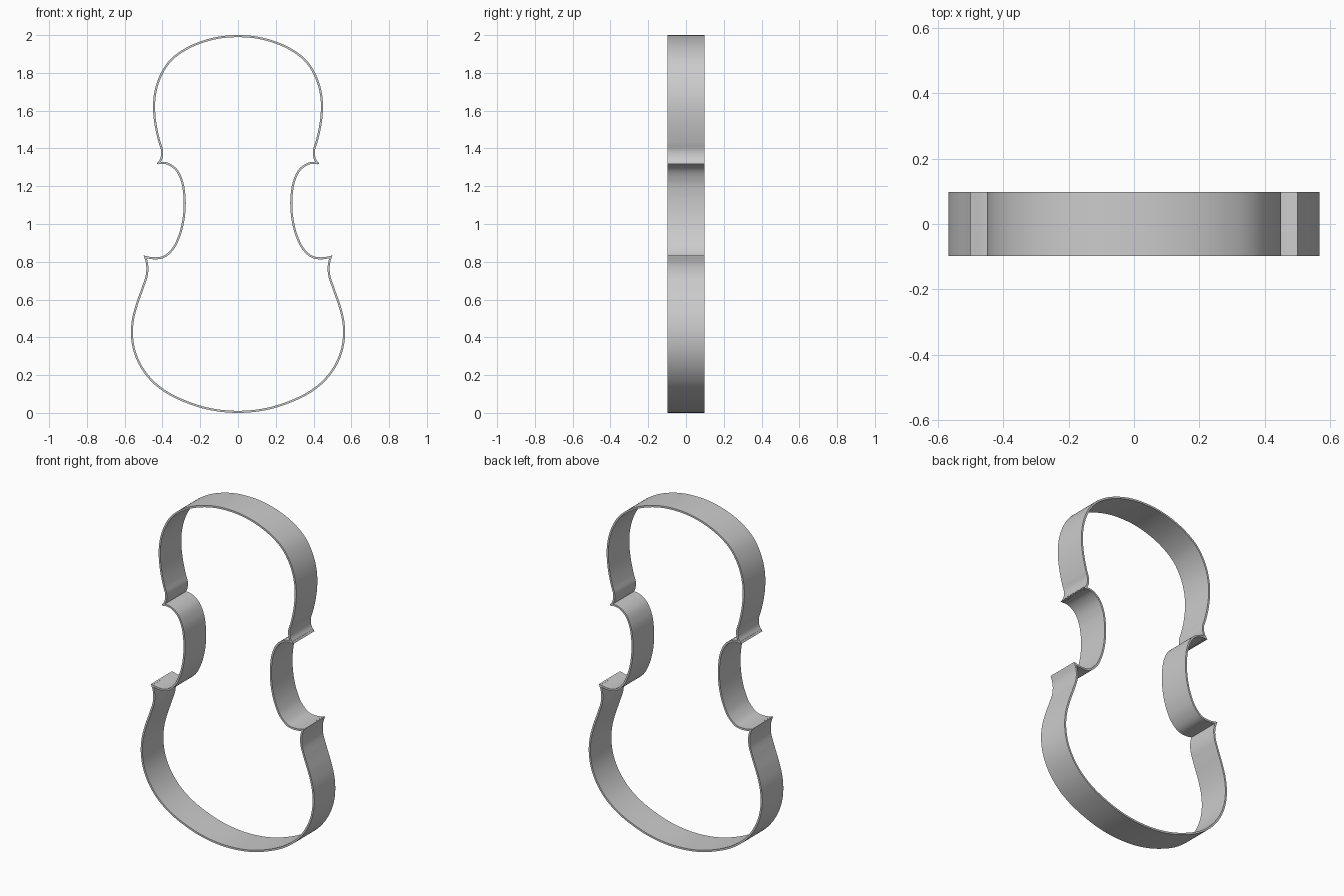
import bpy, bmesh
from mathutils import Vector

cube = bpy.data.objects.get("Cube")
if cube:
    bpy.data.objects.remove(cube, do_unlink=True)

DEPTH, WALL, STEPS = 0.196, 0.011, 8

grey = bpy.data.materials.new("plain grey")
grey.use_nodes = True
grey.diffuse_color = (0.6, 0.6, 0.6, 1)
grey.node_tree.nodes["Principled BSDF"].inputs["Base Color"].default_value = (0.6, 0.6, 0.6, 1)

# Half outline in x, z: three bouts meeting at two sharp corners
upper = [(0, 2), (.09, 1.994), (.18, 1.973), (.28, 1.93), (.365, 1.865), (.42, 1.775),
         (.446, 1.68), (.449, 1.59), (.438, 1.505), (.42, 1.43), (.407, 1.385),
         (.411, 1.35), (.43, 1.319)]
waist = [(.43, 1.319), (.38, 1.317), (.336, 1.29), (.305, 1.235), (.29, 1.16), (.288, 1.09),
         (.297, 1.01), (.318, .935), (.352, .87), (.40, .831), (.45, .826), (.5, .835)]
lower = [(.5, .835), (.487, .79), (.487, .74), (.508, .67), (.54, .58), (.561, .50),
         (.567, .42), (.555, .335), (.52, .25), (.46, .17), (.38, .107), (.28, .058),
         (.15, .018), (0, .003)]


def smooth(points, first=None, last=None):
    """Sample a smooth path through the points, leaving out the final one."""
    p = [Vector(q) for q in points]
    p = [Vector(first) if first else 2 * p[0] - p[1]] + p
    p.append(Vector(last) if last else 2 * p[-1] - p[-2])
    out = []
    for a, b, c, d in zip(p, p[1:], p[2:], p[3:]):
        # tangents weighted by chord length
        l0, l1, l2 = (b - a).length, (c - b).length, (d - c).length
        m1 = ((b - a) / l0 * l1 + (c - b) / l1 * l0) / (l0 + l1) * l1
        m2 = ((c - b) / l1 * l2 + (d - c) / l2 * l1) / (l1 + l2) * l1
        for i in range(STEPS):
            t = i / STEPS
            out.append(b + m1 * t + (3 * (c - b) - 2 * m1 - m2) * t * t
                       + (2 * (b - c) + m1 + m2) * t ** 3)
    return out


def mirrored(q):
    return (-q[0], q[1])


half = (smooth(upper, first=mirrored(upper[1])) + smooth(waist)
        + smooth(lower, last=mirrored(lower[-2])) + [Vector(lower[-1])])
outer = half + [Vector(mirrored(q)) for q in half[-2:0:-1]]
low = min(q.y for q in outer)
outer = [Vector((q.x, (q.y - low) * 2 / (2 - low))) for q in outer]

# Inner wall line, mitred at the corners
inner = []
for i, q in enumerate(outer):
    a = (q - outer[i - 1]).normalized()
    b = (outer[(i + 1) % len(outer)] - q).normalized()
    n1, n2 = Vector((a.y, -a.x)), Vector((b.y, -b.x))
    n = (n1 + n2).normalized()
    inner.append(q + n * WALL / max(n.dot(n1), 0.45))

# Closed rib band
bm = bmesh.new()
rings = [[bm.verts.new((q.x, y, q.y)) for q in line]
         for line, y in ((outer, -DEPTH / 2), (outer, DEPTH / 2),
                         (inner, DEPTH / 2), (inner, -DEPTH / 2))]
count = len(outer)
for r in range(4):
    r1, r2 = rings[r], rings[(r + 1) % 4]
    for i in range(count):
        j = (i + 1) % count
        bm.faces.new((r1[i], r1[j], r2[j], r2[i]))
bmesh.ops.recalc_face_normals(bm, faces=bm.faces)
mesh = bpy.data.meshes.new("rib_band")
bm.to_mesh(mesh)
bm.free()
mesh.materials.append(grey)
band = bpy.data.objects.new("rib_band", mesh)
bpy.context.collection.objects.link(band)
bpy.context.view_layer.objects.active = band
band.select_set(True)
bpy.ops.object.shade_smooth_by_angle(angle=0.52)
